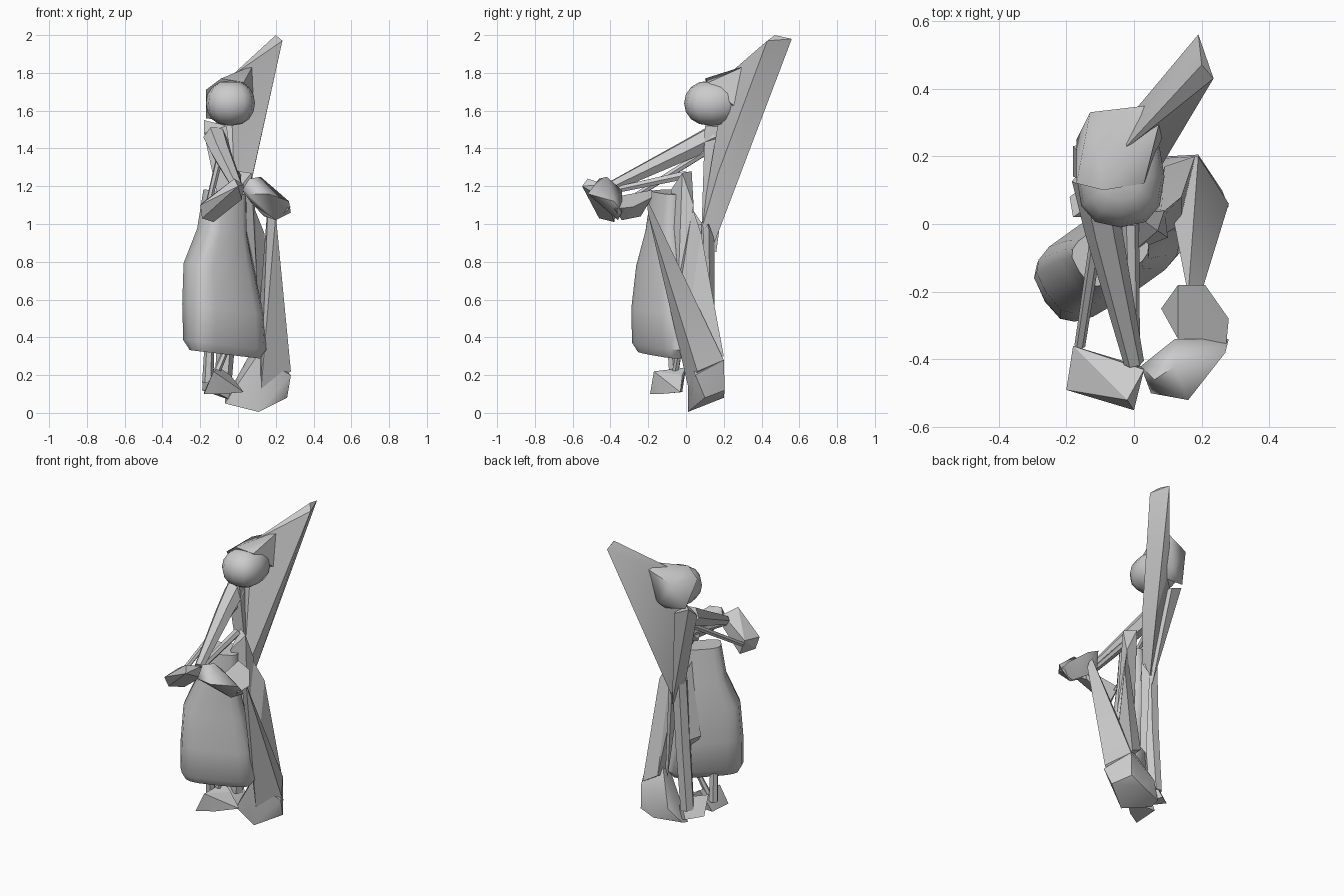
import bpy, bmesh, math
from mathutils import Vector

cube = bpy.data.objects.get("Cube")
if cube:
    bpy.data.objects.remove(cube, do_unlink=True)

# One plain clay colour for the whole figure
clay = bpy.data.materials.new("plain_grey")
clay.use_nodes = True
grey = (.6, .6, .6, 1)
clay.diffuse_color = grey
clay.node_tree.nodes["Principled BSDF"].inputs["Base Color"].default_value = grey


def finish(name, bm, crease_angle=40):
    """Turn a bmesh into a shaded object with the clay material."""
    bmesh.ops.recalc_face_normals(bm, faces=bm.faces)
    mesh = bpy.data.meshes.new(name)
    bm.to_mesh(mesh)
    bm.free()
    mesh.materials.append(clay)
    part = bpy.data.objects.new(name, mesh)
    bpy.context.scene.collection.objects.link(part)
    bpy.ops.object.select_all(action='DESELECT')
    part.select_set(True)
    bpy.context.view_layer.objects.active = part
    bpy.ops.object.shade_smooth_by_angle(angle=math.radians(crease_angle))


def faceted_block(name, corners, crease_angle=40):
    """Closed convex lump wrapped around a few corner points."""
    bm = bmesh.new()
    verts = [bm.verts.new(corner) for corner in corners]
    bmesh.ops.convex_hull(bm, input=verts)
    unused = [v for v in bm.verts if not v.link_faces]
    bmesh.ops.delete(bm, geom=unused, context='VERTS')
    finish(name, bm, crease_angle)


def skin_rings(name, rings):
    """Loft a closed surface through rings of equal vertex count."""
    bm = bmesh.new()
    loops = [[bm.verts.new(point) for point in ring] for ring in rings]
    count = len(loops[0])
    for lower, upper in zip(loops, loops[1:]):
        for i in range(count):
            j = (i + 1) % count
            bm.faces.new((lower[i], lower[j], upper[j], upper[i]))
    bm.faces.new(loops[0])
    bm.faces.new(loops[-1])
    finish(name, bm)


def limb(name, path, sides=6):
    """Tapered tube; path holds (centre, radius) pairs."""
    axis = (Vector(path[-1][0]) - Vector(path[0][0])).normalized()
    side = axis.cross(Vector((0, 0, 1)))
    if side.length < .1:
        side = axis.cross(Vector((0, 1, 0)))
    side.normalize()
    lift = axis.cross(side)
    rings = []
    for centre, radius in path:
        ring = []
        for i in range(sides):
            turn = math.tau * i / sides
            offset = side * math.cos(turn) + lift * math.sin(turn)
            ring.append(Vector(centre) + offset * radius)
        rings.append(ring)
    skin_rings(name, rings)


def boxy(value, power):
    """Push a unit coordinate outward to square off a round form."""
    return math.copysign(abs(value) ** power, value)


def rounded_ring(centre, half_length, half_depth, turn, sides=16, tilt=0):
    """Rounded rectangle in plan, turned about the vertical axis."""
    ring = []
    for i in range(sides):
        angle = math.tau * i / sides
        u = half_length * boxy(math.cos(angle), .58)
        v = half_depth * boxy(math.sin(angle), .58)
        x = u * math.cos(turn) - v * math.sin(turn)
        y = u * math.sin(turn) + v * math.cos(turn)
        ring.append(Vector(centre) + Vector((x, y, tilt * x)))
    return ring


# Head: squashed, slightly squared ball
bm = bmesh.new()
bmesh.ops.create_uvsphere(bm, u_segments=12, v_segments=8, radius=1)
for v in bm.verts:
    x, y, z = v.co
    v.co = (-.04 + .13 * boxy(x, .8), .14 + .15 * boxy(y, .8), 1.64 + .12 * z)
finish("head", bm, 60)

# Hair: wedge sweeping up and back from the crown
faceted_block("hair", [
    (-.17, .12, 1.71), (-.09, .1, 1.77), (.03, .12, 1.75), (.08, .32, 1.84),
    (.04, .35, 1.81), (-.13, .33, 1.74), (-.17, .25, 1.56), (-.03, .33, 1.59),
    (-.04, .27, 1.54), (.085, .26, 1.62)], 60)

# Tall fin: slanting wedge from the waist to the tip behind the head
faceted_block("back_fin", [
    (.2, .47, 2), (.19, .56, 1.98), (.235, .43, 1.97),
    (-.04, .21, 1.78), (-.05, .24, 1.72), (-.12, .19, 1.53),
    (-.01, .07, .93), (.08, .17, 1.27), (.0, .15, .9)], 30)
faceted_block("fin_tail", [
    (-.01, .07, .95), (.0, .15, .92), (.04, .12, 1),
    (.03, .15, .35), (.06, .13, .4)], 30)

# Back: broad shoulders tapering to the waist, then a column to the ankles
faceted_block("shoulder_panel", [
    (-.18, .23, 1.55), (-.18, .14, 1.48), (-.09, .25, 1.51),
    (-.06, .1, 1.52), (-.06, .11, .92), (-.01, .16, .85), (.02, .08, .9)], 30)
limb("back_column", [((-.03, .11, 1), .05), ((-.05, .1, .55), .05),
                     ((-.08, .1, .15), .045)])
faceted_block("back_sash", [
    (-.06, .02, 1.1), (-.02, .12, .95), (-.13, .03, .62),
    (-.07, .13, .6), (-.05, .0, .5)], 25)

# Skirt: broad bag turned on the diagonal, narrowing to the waist
diagonal = math.radians(33)
profile = [(-.07, -.11, .31, .2, .08), (-.07, -.105, .36, .23, .115),
           (-.08, -.105, .55, .22, .125), (-.1, -.1, .77, .19, .115),
           (-.085, -.09, .96, .125, .1), (-.07, -.08, 1.17, .11, .08)]
skin_rings("skirt", [rounded_ring((x, y, z), length, depth, diagonal, tilt=-.12)
                     for x, y, z, length, depth in profile])
faceted_block("waist_tab", [
    (0, -.08, 1.18), (.07, -.02, 1.27), (.0, .03, 1.28),
    (.09, .04, 1.1), (.04, .05, .7), (.1, -.04, .7)])

# Cape: long panel falling from the left hand to a heavy hem
faceted_block("cape", [
    (.16, -.21, 1.14), (.2, -.2, 1.05), (.17, -.17, 1.03),
    (.28, .06, .22), (.19, .2, .28), (.12, .02, .1), (.1, .1, .38)], 25)
faceted_block("cape_fold", [
    (.03, -.04, 1.16), (.08, .03, 1.1), (.14, .08, .95), (.14, -.02, .28),
    (.18, .2, .3), (.09, .17, .35)], 25)
faceted_block("cape_hem", [
    (.28, .05, .2), (.26, .1, .08), (.11, .01, .005), (-.07, .08, .05),
    (-.07, .14, .07), (0, .19, .16), (.1, .2, .08), (.19, .205, .12),
    (.19, .2, .28), (.1, .1, .38), (.1, .01, .3)])

# Thin shins and pointed feet
limb("front_shin", [((-.15, -.08, .4), .025), ((-.16, -.06, .16), .03)])
limb("inner_shin", [((-.05, -.03, .36), .015), ((-.12, -.06, .2), .02)])
faceted_block("front_foot", [
    (-.18, -.19, .1), (-.13, -.17, .22), (-.18, -.02, .11),
    (-.1, 0, .24), (.03, -.03, .11), (-.08, -.13, .1), (-.04, -.02, .2)], 20)
faceted_block("rear_foot", [
    (-.18, .02, .24), (-.19, .08, .12), (-.1, .15, .1),
    (-.04, .12, .22), (-.02, .1, .06), (-.1, .02, .1)], 20)

# Arms reaching forward
limb("main_arm", [((-.12, .14, 1.46), .065), ((-.09, -.02, 1.38), .055),
                  ((.0, -.41, 1.19), .03)])
limb("thin_arm", [((-.09, .1, 1.38), .02), ((-.16, -.36, 1.09), .016)])
limb("under_arm", [((.0, -.42, 1.17), .018), ((-.01, .0, 1.26), .025)])

# Hands: a boxy cuff on one side, a bent mitten on the other
faceted_block("boxy_hand", [
    (-.2, -.49, 1.1), (-.18, -.36, 1.12), (-.19, -.46, 1.03),
    (-.13, -.38, 1.01), (0, -.55, 1.2), (-.02, -.52, 1.24),
    (.03, -.43, 1.21), (.02, -.42, 1.13)], 30)
faceted_block("mitten", [
    (.02, -.42, 1.18), (.05, -.5, 1.16), (.06, -.46, 1.24),
    (.12, -.42, 1.25), (.16, -.52, 1.16), (.27, -.38, 1.12),
    (.28, -.34, 1.06), (.2, -.36, 1.02), (.08, -.4, 1.1), (.12, -.34, 1.18)], 60)
faceted_block("mitten_cuff", [
    (.08, -.25, 1.1), (.13, -.18, 1.18), (.21, -.18, 1.14),
    (.28, -.28, 1.09), (.27, -.38, 1.08), (.2, -.34, 1.02),
    (.14, -.24, 1.04), (.13, -.34, 1.15)], 60)
